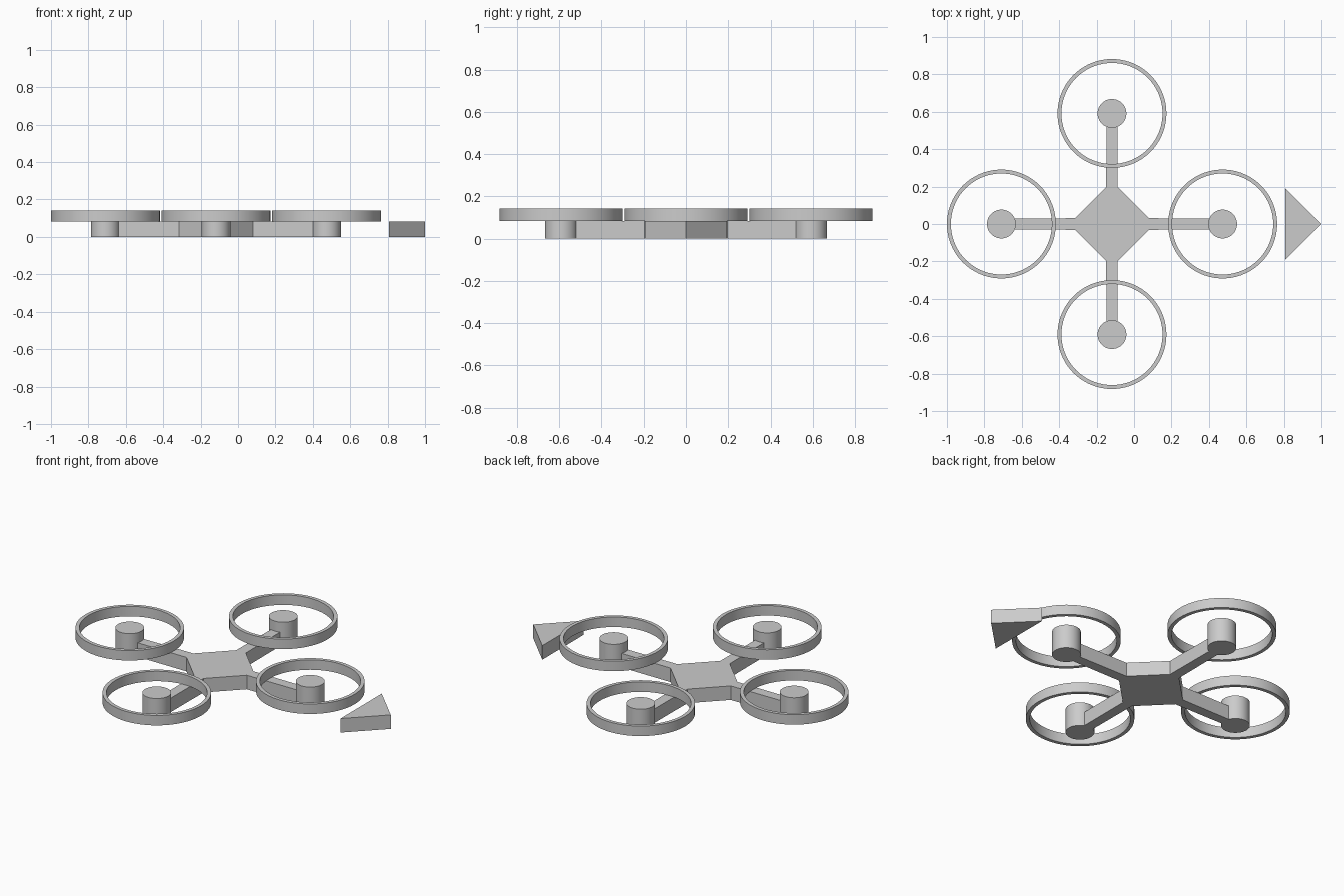
import bpy, bmesh, math
from mathutils import Matrix, Vector

cube = bpy.data.objects.get("Cube")
if cube:
    bpy.data.objects.remove(cube)

CENTRE = Vector((-0.118, 0, 0))   # middle of the frame
REACH = 0.591                     # centre to motor axis
DECK, TOP = 0.083, 0.142          # heights of arms and guards

grey = bpy.data.materials.new("light_grey")
grey.use_nodes = True
grey.diffuse_color = (0.6, 0.6, 0.6, 1)
grey.node_tree.nodes["Principled BSDF"].inputs["Base Color"].default_value = (0.6, 0.6, 0.6, 1)


def finish(name, bm, location, smooth=False):
    bmesh.ops.recalc_face_normals(bm, faces=bm.faces)
    mesh = bpy.data.meshes.new(name)
    bm.to_mesh(mesh)
    bm.free()
    mesh.materials.append(grey)
    obj = bpy.data.objects.new(name, mesh)
    obj.location = location
    bpy.context.collection.objects.link(obj)
    if smooth:
        bpy.ops.object.select_all(action="DESELECT")
        obj.select_set(True)
        bpy.context.view_layer.objects.active = obj
        bpy.ops.object.shade_smooth_by_angle(angle=math.radians(35))
    return obj


def slab(name, outline, height, location):
    bm = bmesh.new()
    face = bm.faces.new([bm.verts.new((x, y, 0)) for x, y in outline])
    grown = bmesh.ops.extrude_face_region(bm, geom=[face])
    verts = [v for v in grown["geom"] if isinstance(v, bmesh.types.BMVert)]
    bmesh.ops.translate(bm, verts=verts, vec=(0, 0, height))
    return finish(name, bm, location)


def lathe(name, profile, closed, location):
    bm = bmesh.new()
    verts = [bm.verts.new((r, 0, z)) for r, z in profile]
    edges = [bm.edges.new(pair) for pair in zip(verts, verts[1:])]
    if closed:
        edges.append(bm.edges.new((verts[-1], verts[0])))
    bmesh.ops.spin(bm, geom=verts + edges, cent=(0, 0, 0), axis=(0, 0, 1),
                   angle=math.tau, steps=72)
    bmesh.ops.remove_doubles(bm, verts=bm.verts, dist=1e-5)
    return finish(name, bm, location, smooth=True)


# Cross-shaped frame: chamfered body with four arms
arm = [(0.197, -0.031), (REACH, -0.029), (REACH, 0.029), (0.197, 0.031)]
outline = []
for quarter in range(4):
    turn = Matrix.Rotation(quarter * math.pi / 2, 2)
    outline += [tuple(turn @ Vector(p)) for p in arm]
slab("frame", outline, DECK, CENTRE)

# Motor and propeller guard on each arm
for side, x, y in (("left", 1, 0), ("right", -1, 0), ("front", 0, -1), ("back", 0, 1)):
    spot = CENTRE + REACH * Vector((x, y, 0))
    lathe(side + "_motor", [(0, 0), (0.077, 0), (0.077, TOP), (0, TOP)], False, spot)
    lathe(side + "_guard", [(0.27, DECK), (0.291, DECK), (0.291, TOP), (0.27, TOP)], True, spot)

# Separate direction arrow
slab("direction_arrow", [(0.806, -0.193), (1, 0), (0.806, 0.193)], DECK, (0, 0, 0))
